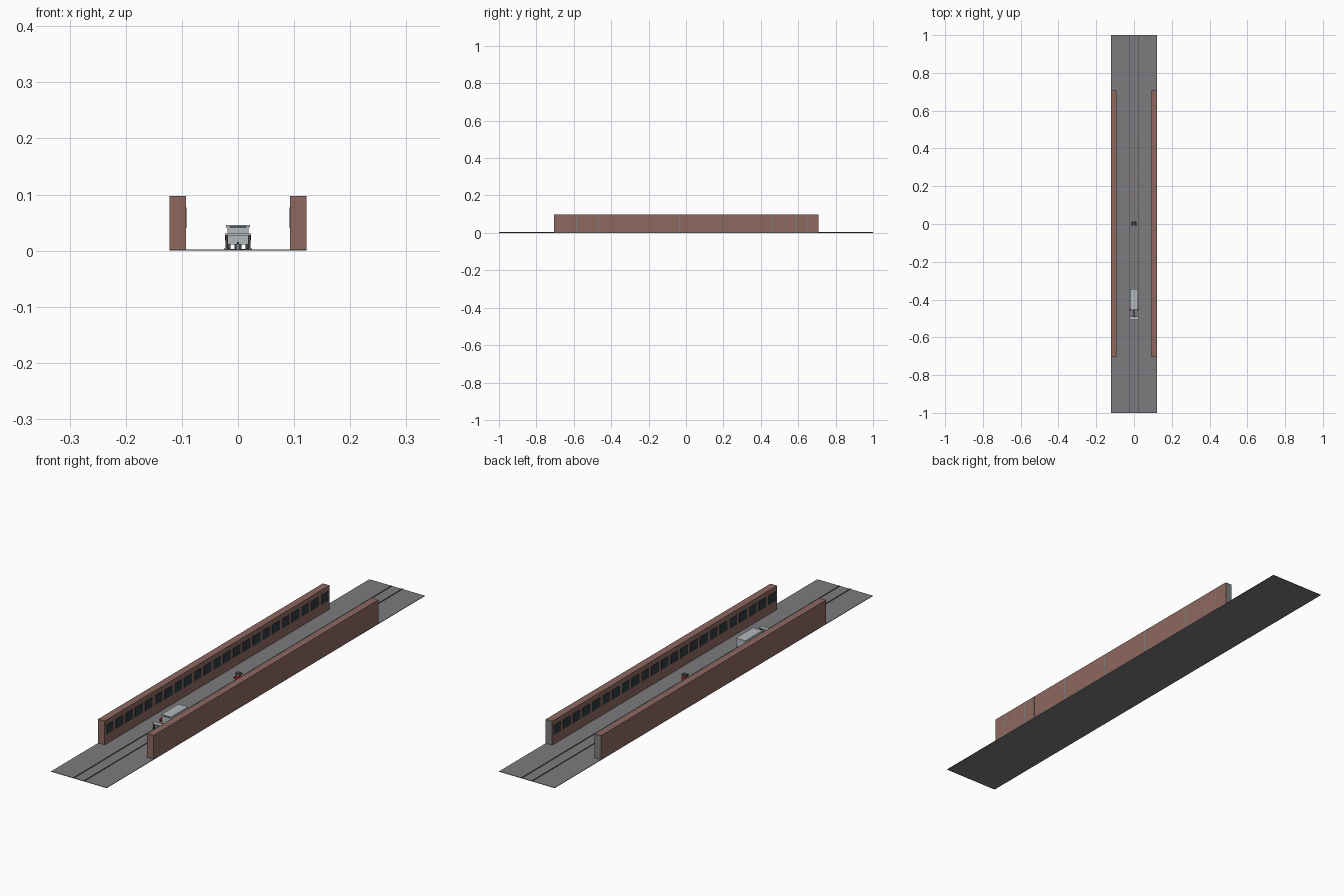
import bpy, bmesh
from mathutils import Vector

if "Cube" in bpy.data.objects:
    bpy.data.objects.remove(bpy.data.objects["Cube"])


def mat(name, r, g, b):
    m = bpy.data.materials.new(name)
    m.diffuse_color = (r, g, b, 1)
    m.use_nodes = True
    m.node_tree.nodes["Principled BSDF"].inputs["Base Color"].default_value = m.diffuse_color
    return m


ASPHALT = mat("asphalt grey", 0.2, 0.2, 0.215)
BRICK = mat("brick brown", 0.27, 0.14, 0.115)
GLASS = mat("dark glass", 0.03, 0.045, 0.052)
RAIL = mat("dark rail", 0.06, 0.06, 0.065)
SILVER = mat("light silver", 0.45, 0.48, 0.5)
RED = mat("red", 0.4, 0.02, 0.025)
SKIN = mat("skin", 0.5, 0.28, 0.19)


def boxes(name, spans, *mats):
    """One object made of boxes, each given as x0, x1, y0, y1, z0, z1."""
    bm = bmesh.new()
    for x0, x1, y0, y1, z0, z1 in spans:
        vs = bmesh.ops.create_cube(bm, size=1)["verts"]
        lo, size = Vector((x0, y0, z0)), Vector((x1 - x0, y1 - y0, z1 - z0))
        for v in vs:
            v.co = Vector([lo[i] + (v.co[i] + 0.5) * size[i] for i in range(3)])
    me = bpy.data.meshes.new(name)
    bm.to_mesh(me)
    bm.free()
    for m in mats:
        me.materials.append(m)
    ob = bpy.data.objects.new(name, me)
    bpy.context.collection.objects.link(ob)
    return ob


def mirrored(spans):
    """Spans together with their copies across x = 0."""
    return spans + [(-b, -a, c, d, e, f) for a, b, c, d, e, f in spans]


# Street slab and the two rails
boxes("street", [(-0.122, 0.122, -1, 1, 0, 0.002)], ASPHALT)
boxes("rails", mirrored([(0.0215, 0.025, -1, 1, 0.002, 0.004)]), RAIL)

# Thin cross ties, broken in the middle
boxes("cross_ties", mirrored([(0.004, 0.021, y, y + 0.004, 0.002, 0.0026)
      for y in [-0.32 + 0.03 * i for i in range(27)] if abs(y) > 0.03]), BRICK)

# Long building rows in five blocks, far end walls in plain grey
Y0, Y1 = -0.705, 0.708
cuts = [Y0, -0.46, -0.21, 0.21, 0.463, Y1]
blocks = [(0.093, 0.122, a, b, 0.002, 0.097) for a, b in zip(cuts, cuts[1:])]
rows = boxes("building_rows", mirrored(blocks), BRICK, ASPHALT)
for p in rows.data.polygons:
    if p.normal.y > 0.9 and p.center.y > Y1 - 0.01:
        p.material_index = 1

# Windows facing the street
pitch = (Y1 - Y0) / 23
boxes("windows", mirrored([(0.0915, 0.093, Y0 + pitch * (i + 0.12),
      Y0 + pitch * (i + 0.88), 0.04, 0.077) for i in range(23)]), GLASS)

# Narrow joints on the outer walls
joints = [-0.645, -0.585, -0.525, -0.468, -0.28, -0.035,
          0.21, 0.465, 0.525, 0.585, 0.647]
boxes("wall_joints", mirrored([(0.122, 0.1224, y - 0.002, y + 0.002, 0.002, 0.096)
      for y in joints]), ASPHALT)

# Wagon body with roof band, red side lamps and wheels
boxes("wagon_body", [(-0.019, 0.019, -0.45, -0.345, 0.011, 0.044),
                     (-0.021, 0.021, -0.452, -0.343, 0.041, 0.046)], SILVER)
boxes("wagon_roof_band", [(-0.015, 0.015, -0.454, -0.452, 0.0415, 0.044)], RAIL)
boxes("wagon_lamps", mirrored([(0.019, 0.0235, -0.46, -0.445, 0.018, 0.031)]), RED)
boxes("wagon_wheels", mirrored([(0.013, 0.02, y, y + 0.018, 0.003, 0.013)
      for y in (-0.435, -0.38)]), RAIL)

# Light frame ahead of the wagon: crossbar, posts and drawbar
boxes("front_crossbar", [(-0.023, 0.023, -0.508, -0.49, 0.027, 0.031)], SILVER)
boxes("front_posts", mirrored([(0.018, 0.022, -0.503, -0.497, 0.004, 0.027)]), RAIL)
boxes("drawbar", [(-0.002, 0.002, -0.5, -0.45, 0.012, 0.015)], RAIL)

# Small standing figure in the middle of the track
boxes("figure_legs", mirrored([(0.001, 0.006, 0, 0.008, 0.002, 0.016)]), RAIL)
boxes("figure_torso", [(-0.012, 0.012, -0.003, 0.011, 0.016, 0.03)], RED)
boxes("figure_arms", mirrored([(0.008, 0.012, -0.014, -0.003, 0.024, 0.028)]), RED)
boxes("figure_head", [(-0.005, 0.005, -0.001, 0.009, 0.03, 0.037)], SKIN)
boxes("figure_hat", [(-0.011, 0.011, -0.002, 0.014, 0.037, 0.042)], RAIL)
